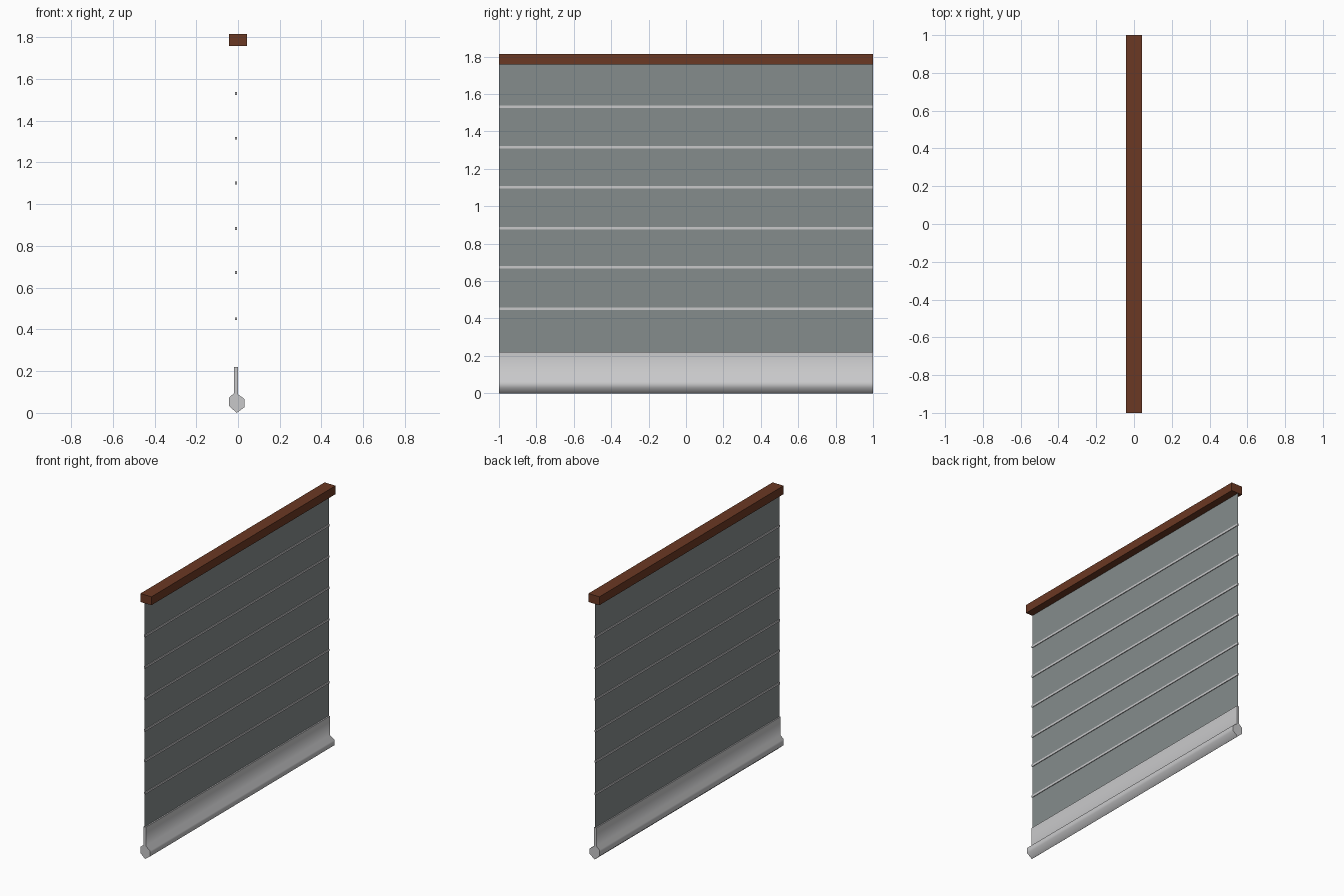
import bpy, bmesh

if "Cube" in bpy.data.objects:
    bpy.data.objects.remove(bpy.data.objects["Cube"])


def material(name, rgb):
    m = bpy.data.materials.new(name)
    m.diffuse_color = (*rgb, 1)
    m.use_nodes = True
    m.node_tree.nodes["Principled BSDF"].inputs["Base Color"].default_value = m.diffuse_color
    return m


WOOD = material("brown_wood", (0.147, 0.040, 0.017))
FABRIC = material("grey_green_fabric", (0.235, 0.265, 0.265))
METAL = material("light_grey_metal", (0.58, 0.58, 0.59))


def finish(name, bm, mat):
    me = bpy.data.meshes.new(name)
    bm.to_mesh(me)
    bm.free()
    me.materials.append(mat)
    ob = bpy.data.objects.new(name, me)
    bpy.context.collection.objects.link(ob)
    return ob


def extrude_profile(name, pts, mat, smooth=False):
    """Sweep an x,z outline along the full width of the blind (y -1 to 1)."""
    bm = bmesh.new()
    cap = bm.faces.new([bm.verts.new((x, -1, z)) for x, z in pts])
    ext = bmesh.ops.extrude_face_region(bm, geom=[cap], use_keep_orig=True)
    moved = [g for g in ext["geom"] if isinstance(g, bmesh.types.BMVert)]
    bmesh.ops.translate(bm, verts=moved, vec=(0, 2, 0))
    bmesh.ops.recalc_face_normals(bm, faces=bm.faces)
    for f in bm.faces:
        f.smooth = smooth and len(f.verts) == 4
    if smooth:
        for e in bm.edges:
            if e.calc_face_angle(0) > 1.2:
                e.smooth = False
    return finish(name, bm, mat)


def rect(x0, x1, z0, z1):
    return [(x0, z0), (x1, z0), (x1, z1), (x0, z1)]


# Head rail
extrude_profile("head_rail", rect(-0.042, 0.042, 1.757, 1.815), WOOD)

# Fabric sheet, a single thin surface
bm = bmesh.new()
bm.faces.new([bm.verts.new(p) for p in
              [(-0.010, -1, 0.2), (-0.010, 1, 0.2), (-0.010, 1, 1.77), (-0.010, -1, 1.77)]])
finish("fabric_sheet", bm, FABRIC)

# Thin stiffening slats
for i, z in enumerate((0.451, 0.673, 0.883, 1.101, 1.316, 1.531)):
    extrude_profile(f"slat_{i + 1}", rect(-0.015, -0.005, z - 0.007, z + 0.007), METAL)

# Weighted bottom bar: upright clamp strip flaring into a faceted bulb
extrude_profile("bottom_bar", [
    (-0.018, 0.22), (-0.018, 0.095), (-0.042, 0.074), (-0.042, 0.032),
    (-0.006, 0.0), (0.032, 0.028), (0.032, 0.066), (-0.001, 0.09), (-0.001, 0.22),
], METAL, smooth=True)
